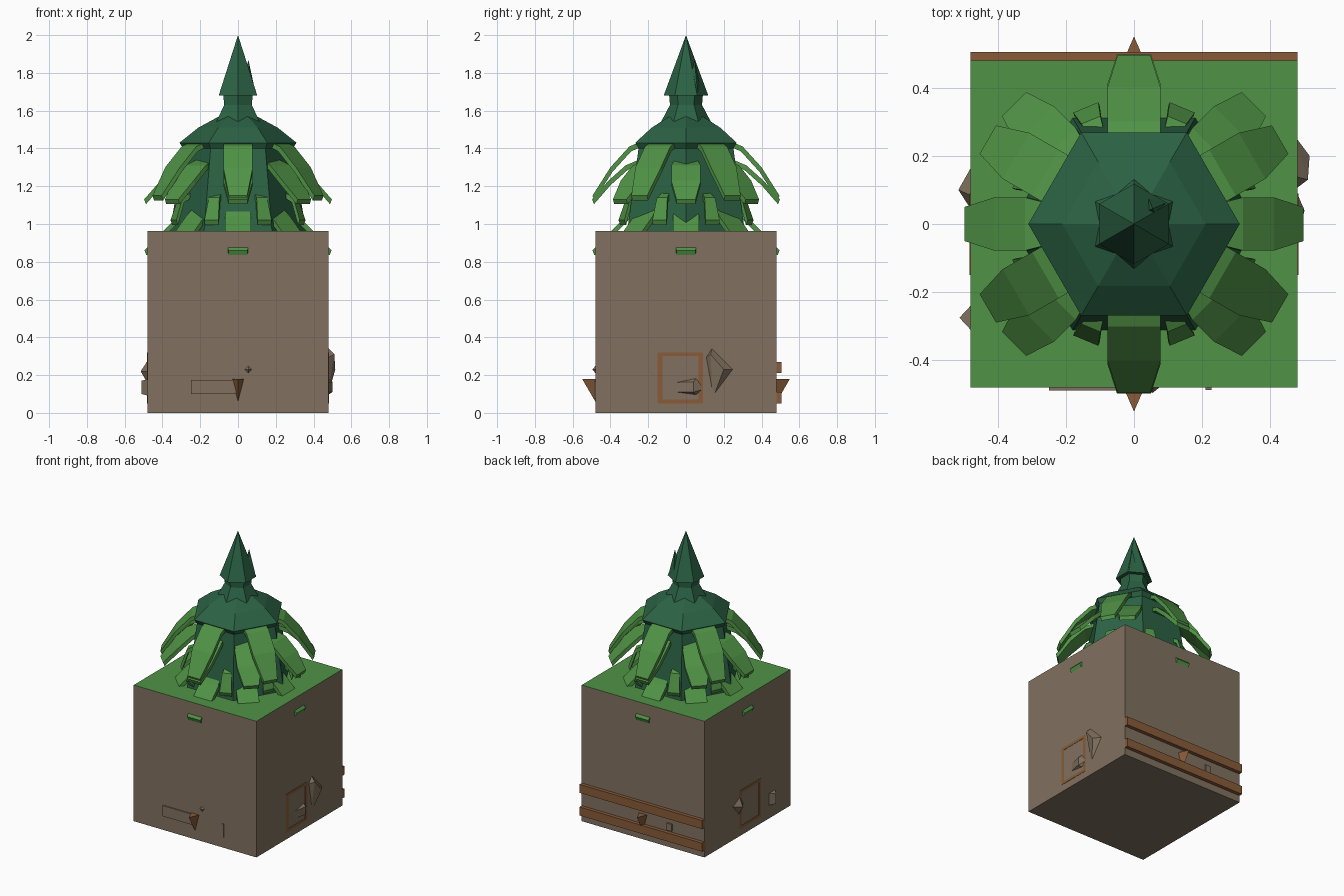
import bpy, bmesh, math
from mathutils import Vector, Matrix

cube = bpy.data.objects.get("Cube")
if cube:
    bpy.data.objects.remove(cube)


def material(name, rgb):
    m = bpy.data.materials.new(name)
    m.use_nodes = True
    m.diffuse_color = (*rgb, 1)
    bsdf = next(n for n in m.node_tree.nodes if n.type == 'BSDF_PRINCIPLED')
    bsdf.inputs["Base Color"].default_value = (*rgb, 1)
    bsdf.inputs["Roughness"].default_value = 0.9
    return m


EARTH = material("earth brown", (0.22, 0.165, 0.115))
GRASS = material("leaf green", (0.08, 0.29, 0.06))
PINE = material("dark pine green", (0.024, 0.122, 0.058))
WOOD = material("wood brown", (0.25, 0.105, 0.04))


def finish(bm, name, mat):
    bmesh.ops.recalc_face_normals(bm, faces=bm.faces)
    me = bpy.data.meshes.new(name)
    bm.to_mesh(me)
    bm.free()
    me.materials.append(mat)
    ob = bpy.data.objects.new(name, me)
    bpy.context.collection.objects.link(ob)
    return ob


def box(name, lo, hi, mat):
    lo, hi = Vector(lo), Vector(hi)
    bm = bmesh.new()
    mx = Matrix.Translation((lo + hi) / 2) @ Matrix.Diagonal((*(hi - lo), 1))
    bmesh.ops.create_cube(bm, size=1, matrix=mx)
    return finish(bm, name, mat)


def hull(name, points, mat):
    bm = bmesh.new()
    verts = [bm.verts.new(p) for p in points]
    bmesh.ops.convex_hull(bm, input=verts)
    return finish(bm, name, mat)


def lathe(name, profile, sides, mat, turn=0.0, centre=(0, 0)):
    """Flat-sided solid from (radius, height) rings; radius 0 makes a point."""
    bm = bmesh.new()
    rings = []
    for r, z in profile:
        n = sides if r else 1
        rings.append([bm.verts.new((centre[0] + r * math.cos(turn + math.tau * i / sides),
                                    centre[1] + r * math.sin(turn + math.tau * i / sides), z))
                      for i in range(n)])
    for a, b in zip(rings, rings[1:]):
        for i in range(sides):
            j = (i + 1) % sides
            quad = [a[i], a[j], b[j % len(b)], b[i % len(b)]]
            bm.faces.new(list(dict.fromkeys(quad)))
    bm.faces.new(rings[0])
    return finish(bm, name, mat)


def leaf(name, stations, angle, thick=0.025):
    """Drooping strip through (radius, height, half width) stations."""
    bm = bmesh.new()
    rows = []
    for r, z, w in stations:
        rows.append([bm.verts.new(p) for p in
                     ((r, -w, z), (r, w, z), (r - 0.01, w, z - thick), (r - 0.01, -w, z - thick))])
    for a, b in zip(rows, rows[1:]):
        for i in range(4):
            j = (i + 1) % 4
            bm.faces.new((a[i], a[j], b[j], b[i]))
    bm.faces.new(rows[0])
    bm.faces.new(rows[-1])
    bm.transform(Matrix.Rotation(angle, 4, 'Z'))
    return finish(bm, name, GRASS)


# Earth block with its grass cover
H = 0.48
box("earth_block", (-H, -H, 0), (H, H, 0.96), EARTH)
box("grass_cover", (-H, -H, 0.96), (H, H, 0.963), GRASS)

# Tree body, spire and collar
lathe("tree_body", [(0.36, 0.96), (0.29, 1.40), (0.31, 1.43), (0.21, 1.51), (0.1, 1.57)], 6, PINE)
lathe("spire_collar", [(0.135, 1.535), (0.085, 1.63), (0.09, 1.69)], 6, PINE, math.pi / 6)
lathe("spire", [(0.118, 1.68), (0, 2.0)], 6, PINE, math.pi / 6)
lathe("spire_side_spike", [(0.04, 1.7), (0, 1.87)], 4, PINE, 0.4, (0.055, 0.045))

# Three tiers of drooping leaves
TIERS = [
    ("upper_leaf", 6, math.pi / 6, [(0.23, 1.44, 0.078), (0.30, 1.41, 0.078),
                                    (0.40, 1.30, 0.078), (0.495, 1.15, 0.048)]),
    ("middle_leaf", 8, 0, [(0.25, 1.34, 0.06), (0.32, 1.31, 0.078),
                           (0.41, 1.23, 0.078), (0.497, 1.13, 0.05)]),
    ("lower_leaf", 8, 0, [(0.26, 1.11, 0.045), (0.32, 1.04, 0.07),
                          (0.41, 0.95, 0.07), (0.495, 0.86, 0.05)]),
]
for name, count, turn, stations in TIERS:
    for i in range(count):
        leaf(f"{name}_{i + 1}", stations, turn + math.tau * i / count)

# Small sprigs standing against the trunk
for i in range(8):
    a = math.tau * (i + 0.5) / 8
    leaf(f"sprig_{i + 1}", [(0.27, 1.17, 0.02), (0.33, 1.14, 0.03), (0.37, 1.02, 0.04)], a)

# Rails along the back
for label, z in (("lower", 0.05), ("upper", 0.21)):
    box(f"{label}_back_rail", (-H, H - 0.01, z), (H, H + 0.025, z + 0.06), WOOD)

# Wooden pegs on front and back
for label, s in (("front", -1), ("back", 1)):
    hull(f"{label}_peg", [(-0.035, s * 0.47, 0.18), (0.035, s * 0.47, 0.18),
                          (0, s * 0.55, 0.18), (0, s * 0.48, 0.06)], WOOD)

# Flush wooden frame on both sides
for label, s in (("left", 1), ("right", -1)):
    x0, x1 = sorted((s * (H - 0.005), s * (H + 0.002)))
    bars = [(-0.15, -0.125, 0.05, 0.32), (0.065, 0.09, 0.05, 0.32),
            (-0.15, 0.09, 0.30, 0.32), (-0.15, 0.09, 0.05, 0.07)]
    for i, (y0, y1, z0, z1) in enumerate(bars):
        box(f"{label}_frame_bar_{i + 1}", (x0, y0, z0), (x1, y1, z1), WOOD)

# Stones pushing out of the sides
hull("left_tall_stone", [(0.47, 0.14, 0.35), (0.47, 0.10, 0.29), (0.515, 0.20, 0.23),
                         (0.47, 0.26, 0.23), (0.47, 0.14, 0.07), (0.51, 0.13, 0.31)], EARTH)
hull("left_flat_stone", [(0.47, -0.09, 0.11), (0.47, 0.06, 0.09), (0.47, 0.11, 0.13),
                         (0.47, 0.06, 0.19), (0.47, -0.09, 0.16), (0.50, 0.04, 0.11),
                         (0.50, 0.04, 0.165)], EARTH)
hull("right_stone", [(-0.47, 0.03, 0.22), (-0.47, 0.18, 0.24), (-0.47, 0.09, 0.14),
                     (-0.515, 0.10, 0.22), (-0.47, 0.08, 0.29)], EARTH)
hull("right_small_stone", [(-0.47, y, z) for y in (-0.32, -0.23) for z in (0.09, 0.18)]
     + [(-0.512, -0.275, 0.10), (-0.512, -0.275, 0.17)], EARTH)

# Low reliefs on the front
box("front_flat_stone", (-0.25, -0.488, 0.10), (-0.01, -0.47, 0.175), EARTH)
box("front_narrow_stone", (0.21, -0.487, 0.075), (0.228, -0.47, 0.17), EARTH)
hull("front_pebble", [(0.03, -0.475, 0.23), (0.08, -0.475, 0.23), (0.055, -0.475, 0.205),
                      (0.055, -0.475, 0.255), (0.055, -0.495, 0.23)], EARTH)
box("back_narrow_stone", (-0.23, 0.47, 0.12), (-0.19, 0.49, 0.17), EARTH)
